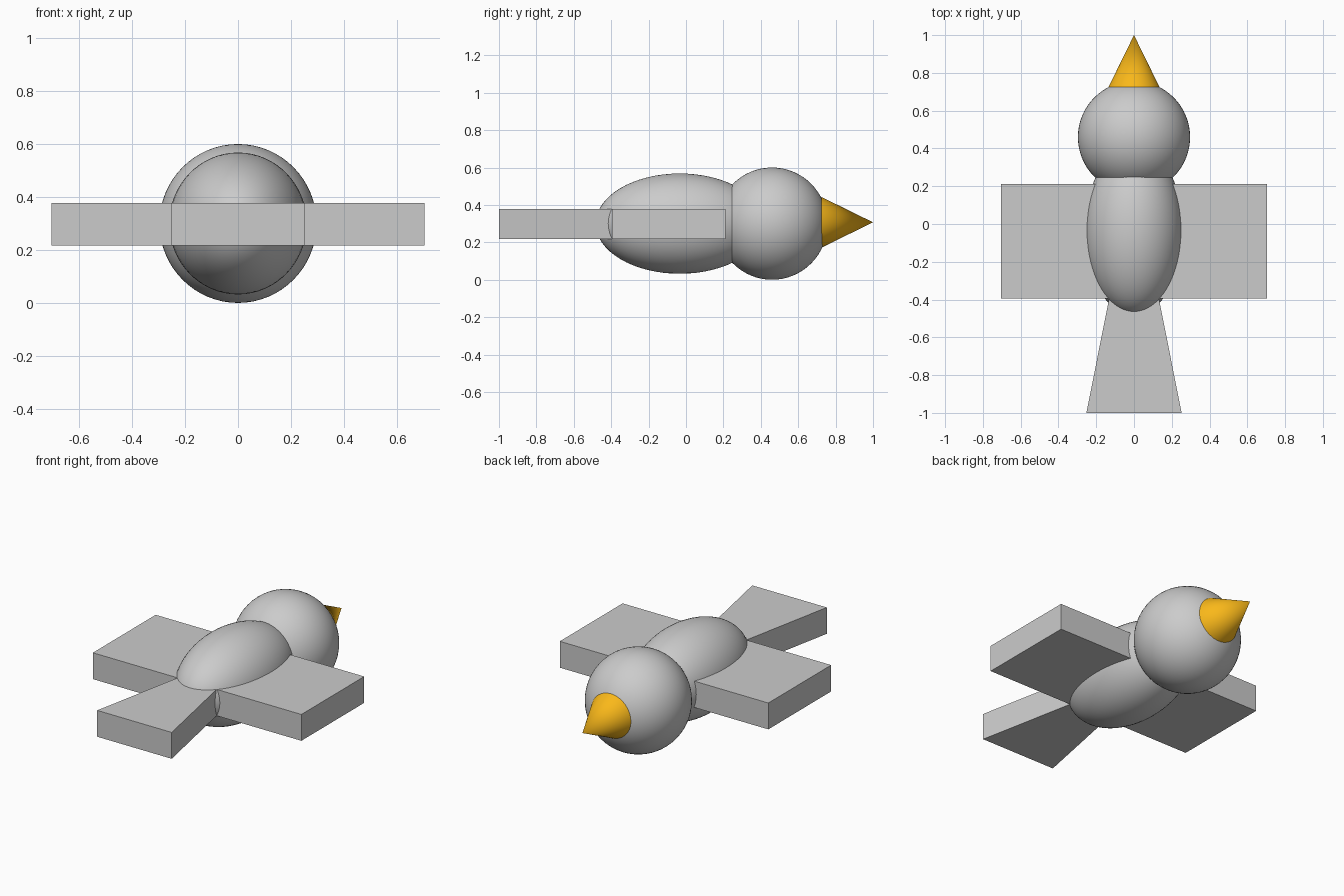
import bpy, bmesh, math

if "Cube" in bpy.data.objects:
    bpy.data.objects.remove(bpy.data.objects["Cube"])

Z = 0.30  # height of the bird's long axis


def smooth(obj):
    bpy.context.view_layer.objects.active = obj
    obj.select_set(True)
    bpy.ops.object.shade_smooth_by_angle(angle=math.radians(40))
    obj.select_set(False)


def ellipsoid(name, center, radii):
    bpy.ops.mesh.primitive_uv_sphere_add(segments=64, ring_count=32, location=center)
    obj = bpy.context.object
    obj.name = name
    obj.scale = radii
    bpy.ops.object.transform_apply(location=False, rotation=False, scale=True)
    smooth(obj)
    return obj


def slab(name, outline, z0, z1):
    """Extrude a flat xy outline between two heights."""
    bm = bmesh.new()
    face = bm.faces.new([bm.verts.new((x, y, z0)) for x, y in outline])
    top = bmesh.ops.extrude_face_region(bm, geom=[face])["geom"]
    verts = [v for v in top if isinstance(v, bmesh.types.BMVert)]
    bmesh.ops.translate(bm, verts=verts, vec=(0, 0, z1 - z0))
    bmesh.ops.recalc_face_normals(bm, faces=bm.faces)
    mesh = bpy.data.meshes.new(name)
    bm.to_mesh(mesh)
    bm.free()
    obj = bpy.data.objects.new(name, mesh)
    bpy.context.collection.objects.link(obj)
    return obj


# Body and head
ellipsoid("body", (0, -0.033, Z), (0.26, 0.45, 0.268))
ellipsoid("head", (0, 0.46, Z), (0.297, 0.297, 0.3))

# Wings: one plank through the body
slab("wings", [(-0.705, -0.395), (0.705, -0.395), (0.705, 0.212), (-0.705, 0.212)], 0.217, 0.378)

# Tail: flares towards the front of the frame
slab("tail", [(-0.252, -1.0), (0.252, -1.0), (0.113, -0.3), (-0.113, -0.3)], 0.217, 0.378)

# Beak
bpy.ops.mesh.primitive_cone_add(vertices=48, radius1=0.135, radius2=0, depth=0.275,
                                location=(0, 0.8625, 0.307),
                                rotation=(-math.pi / 2, 0, 0))
beak = bpy.context.object
beak.name = "beak"
smooth(beak)
orange = bpy.data.materials.new("orange")
orange.diffuse_color = (0.95, 0.48, 0.01, 1)
orange.use_nodes = True
orange.node_tree.nodes["Principled BSDF"].inputs["Base Color"].default_value = orange.diffuse_color
beak.data.materials.append(orange)
